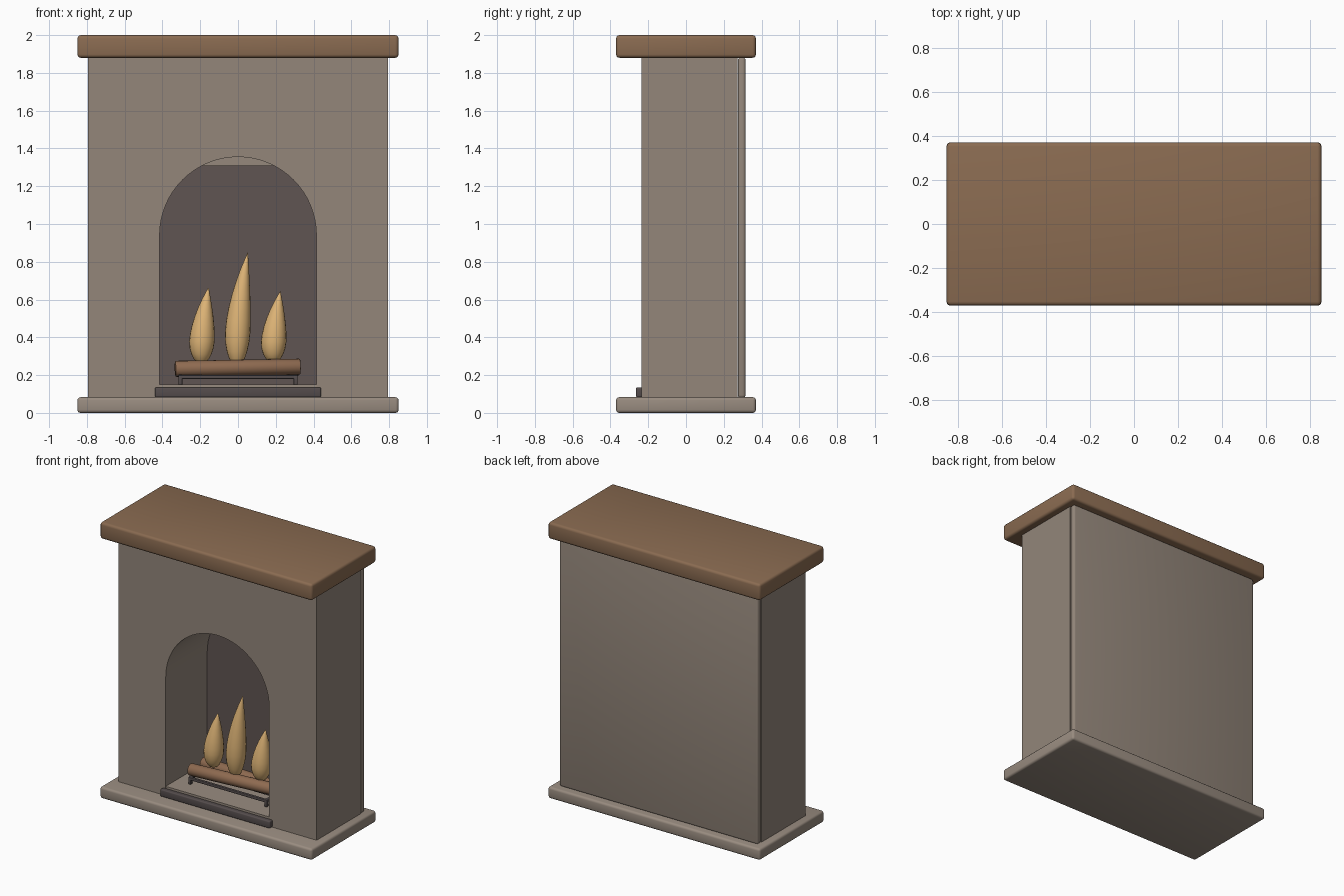
import bpy, bmesh, math
from mathutils import Vector

if "Cube" in bpy.data.objects:
    bpy.data.objects.remove(bpy.data.objects["Cube"])


def material(name, r, g, b):
    def lin(c):
        c /= 255
        return c / 12.92 if c <= 0.04045 else ((c + 0.055) / 1.055) ** 2.4
    m = bpy.data.materials.new(name)
    m.diffuse_color = (lin(r), lin(g), lin(b), 1)
    m.use_nodes = True
    m.node_tree.nodes["Principled BSDF"].inputs["Base Color"].default_value = m.diffuse_color
    return m


STONE = material("stone", 147, 134, 122)
PALE_STONE = material("pale stone", 153, 140, 128)
WOOD = material("wood", 138, 107, 81)
LOG = material("log bark", 142, 106, 80)
SOOT = material("soot", 96, 85, 82)
IRON = material("iron", 84, 76, 76)
FLAME = material("flame", 222, 180, 118)


def finish(name, bm, mat):
    bmesh.ops.recalc_face_normals(bm, faces=bm.faces[:])
    me = bpy.data.meshes.new(name)
    bm.to_mesh(me)
    bm.free()
    me.materials.append(mat)
    ob = bpy.data.objects.new(name, me)
    bpy.context.collection.objects.link(ob)
    bpy.ops.object.select_all(action='DESELECT')
    ob.select_set(True)
    bpy.context.view_layer.objects.active = ob
    bpy.ops.object.shade_smooth_by_angle(angle=math.radians(35))
    return ob


def box(name, lo, hi, mat, bevel=0.0):
    bm = bmesh.new()
    bmesh.ops.create_cube(bm, size=1)
    for v in bm.verts:
        v.co = Vector([lo[i] if v.co[i] < 0 else hi[i] for i in range(3)])
    if bevel:
        bmesh.ops.bevel(bm, geom=bm.edges[:], offset=bevel, segments=3,
                        profile=0.5, affect='EDGES')
    return finish(name, bm, mat)


def rod(name, a, b, radius, mat, bevel=0.0, sides=20):
    a, b = Vector(a), Vector(b)
    bm = bmesh.new()
    bmesh.ops.create_cone(bm, cap_ends=True, segments=sides, radius1=radius,
                          radius2=radius, depth=(b - a).length)
    if bevel:
        rims = [e for e in bm.edges if abs(e.verts[0].co.z - e.verts[1].co.z) < 1e-5]
        bmesh.ops.bevel(bm, geom=rims, offset=bevel, segments=2,
                        profile=0.5, affect='EDGES')
    turn = (b - a).to_track_quat('Z', 'Y')
    for v in bm.verts:
        v.co = turn @ v.co + (a + b) / 2
    return finish(name, bm, mat)


# Stone base, wooden mantel and back slab
box("base_slab", (-0.85, -0.37, 0), (0.85, 0.37, 0.083), PALE_STONE, 0.016)
box("mantel_shelf", (-0.85, -0.37, 1.88), (0.85, 0.37, 2.0), WOOD, 0.018)
box("back_slab", (-0.795, 0.275, 0.08), (0.795, 0.315, 1.882), STONE, 0.014)

# Surround with an arched opening
R, SPRING = 0.415, 0.94
outline = [(-0.795, 0.08), (-0.795, 1.882), (0.795, 1.882), (0.795, 0.08), (R, 0.08)]
for i in range(33):
    t = math.pi * i / 32
    outline.append((R * math.cos(t), SPRING + R * math.sin(t)))
outline.append((-R, 0.08))
bm = bmesh.new()
face = bm.faces.new([bm.verts.new((x, -0.235, z)) for x, z in outline])
ext = bmesh.ops.extrude_face_region(bm, geom=[face])
for g in ext["geom"]:
    if isinstance(g, bmesh.types.BMVert):
        g.co.y = 0.272
if face.is_valid is False or not any(
        all(abs(v.co.y + 0.235) < 1e-5 for v in f.verts) for f in bm.faces):
    bm.faces.new([v for v in bm.verts if abs(v.co.y + 0.235) < 1e-5])
bmesh.ops.triangulate(bm, faces=[f for f in bm.faces if len(f.verts) > 4])
finish("arched_surround", bm, STONE)

# Firebox floor, sooty back panel and fender
box("firebox_floor", (-R, -0.234, 0.08), (R, 0.272, 0.15), PALE_STONE)
box("firebox_back", (-R - 0.005, 0.24, 0.15), (R + 0.005, 0.271, 1.31), SOOT)
box("fender", (-0.44, -0.266, 0.083), (0.44, -0.225, 0.135), IRON, 0.008)

# Iron grate
for i, y in enumerate((-0.11, -0.01, 0.09)):
    box(f"grate_rail_{i}", (-0.315, y - 0.01, 0.18), (0.315, y + 0.01, 0.2), IRON, 0.004)
for side in (-1, 1):
    x = 0.305 * side
    box("grate_end_bar", (x - 0.01, -0.11, 0.182), (x + 0.01, 0.09, 0.202), IRON, 0.004)
    for y in (-0.11, 0.09):
        box("grate_leg", (x - 0.011, y - 0.011, 0.15), (x + 0.011, y + 0.011, 0.2), IRON, 0.004)

# Two logs lying slightly askew
rod("front_log", (-0.333, -0.07, 0.233), (0.33, -0.03, 0.245), 0.042, LOG, 0.006)
rod("back_log", (-0.32, 0.06, 0.235), (0.32, 0.02, 0.235), 0.042, LOG, 0.006)


# Flames: teardrops whose tips lean to the right
PROFILE = [(0, 0.42), (0.04, 0.62), (0.1, 0.8), (0.18, 0.94), (0.27, 1), (0.38, 0.97),
           (0.5, 0.87), (0.62, 0.72), (0.74, 0.53), (0.85, 0.33), (0.94, 0.14)]


def flame(name, x, y, z, height, radius, lean):
    bm = bmesh.new()
    n, rings = 20, []
    for t, r in PROFILE:
        cx = x + lean * t ** 2
        rings.append([bm.verts.new((cx + radius * r * math.cos(math.tau * k / n),
                                    y + radius * r * math.sin(math.tau * k / n),
                                    z + height * t)) for k in range(n)])
    for a, b in zip(rings, rings[1:]):
        for k in range(n):
            bm.faces.new((a[k], a[(k + 1) % n], b[(k + 1) % n], b[k]))
    tip = bm.verts.new((x + lean, y, z + height))
    for k in range(n):
        bm.faces.new((rings[-1][k], rings[-1][(k + 1) % n], tip))
    bm.faces.new(rings[0][::-1])
    finish(name, bm, FLAME)


flame("middle_flame", -0.006, -0.02, 0.265, 0.585, 0.067, 0.058)
flame("left_flame", -0.194, -0.005, 0.272, 0.393, 0.067, 0.038)
flame("right_flame", 0.186, -0.003, 0.275, 0.37, 0.067, 0.038)
